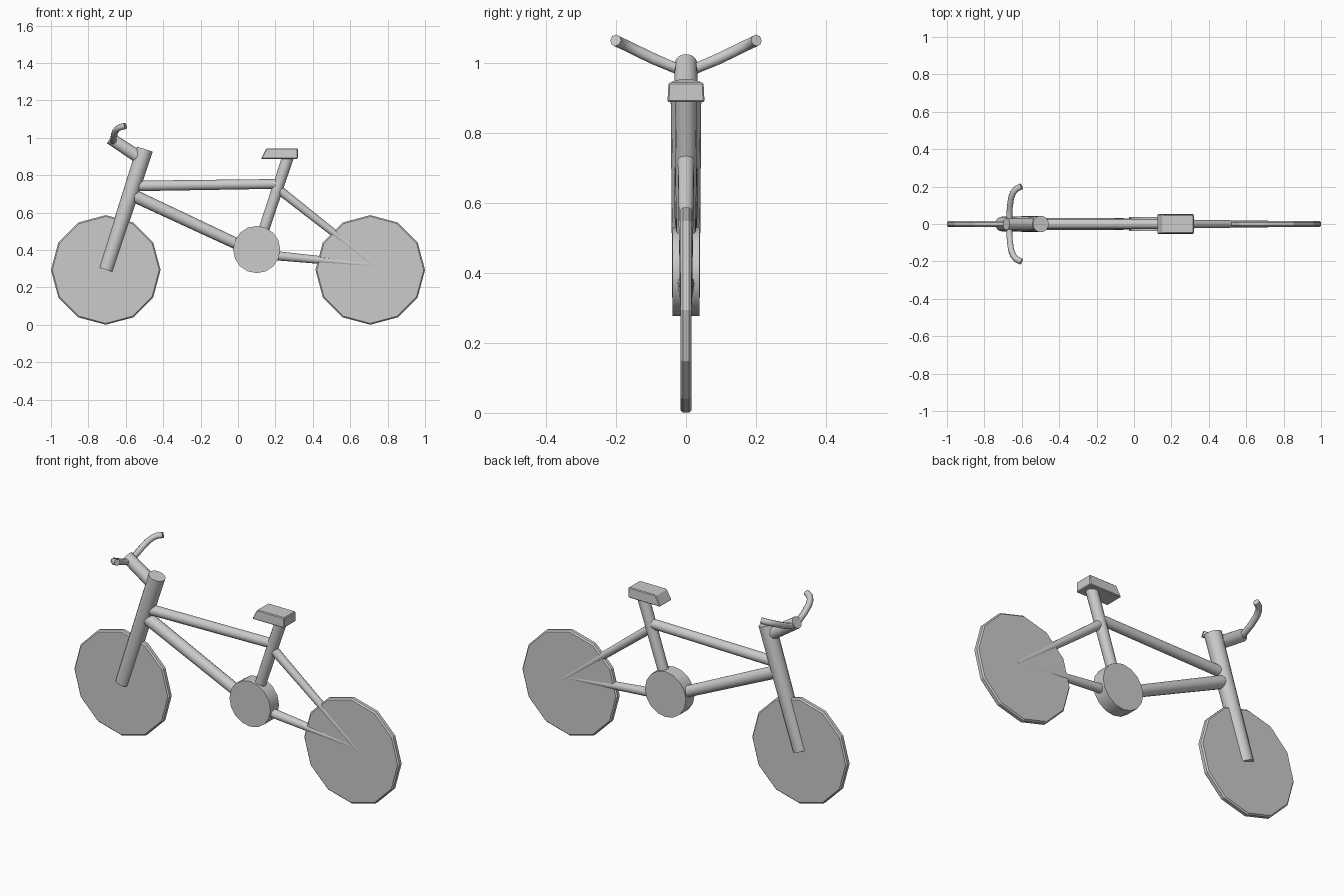
import bpy, bmesh, math
from mathutils import Vector, Matrix

if "Cube" in bpy.data.objects:
    bpy.data.objects.remove(bpy.data.objects["Cube"])


def finish(name, bm, smooth=True):
    me = bpy.data.meshes.new(name)
    bmesh.ops.recalc_face_normals(bm, faces=bm.faces)
    bm.to_mesh(me)
    bm.free()
    ob = bpy.data.objects.new(name, me)
    bpy.context.collection.objects.link(ob)
    if smooth:
        bpy.ops.object.select_all(action='DESELECT')
        ob.select_set(True)
        bpy.context.view_layer.objects.active = ob
        bpy.ops.object.shade_smooth_by_angle(angle=math.radians(40))
    return ob


def tube(name, a, b, r1, r2, sides=16):
    """Tapered tube between two (x, z) points in the centre plane."""
    a, b = Vector((a[0], 0, a[1])), Vector((b[0], 0, b[1]))
    d = b - a
    rot = d.to_track_quat('Z', 'Y').to_matrix().to_4x4()
    bm = bmesh.new()
    bmesh.ops.create_cone(bm, cap_ends=True, segments=sides, radius1=r1, radius2=r2,
                          depth=d.length, matrix=Matrix.Translation((a + b) / 2) @ rot)
    return finish(name, bm)


def disc(name, x, z, r, half, sides, bevel=0, smooth=False):
    bm = bmesh.new()
    bmesh.ops.create_cone(bm, cap_ends=True, segments=sides, radius1=r, radius2=r, depth=2 * half,
                          matrix=Matrix.Translation((x, 0, z)) @ Matrix.Rotation(math.pi / 2, 4, 'X'))
    if bevel:
        rim = [e for e in bm.edges if abs(e.verts[0].co.y - e.verts[1].co.y) < 1e-4]
        bmesh.ops.bevel(bm, geom=rim, offset=bevel, segments=1, affect='EDGES')
    return finish(name, bm, smooth)


# Wheels
for name, x in (("front_wheel", -0.707), ("rear_wheel", 0.707)):
    disc(name, x, 0.294, 0.293, 0.016, 12, bevel=0.007)

# Crank housing
disc("crank_housing", 0.1, 0.403, 0.126, 0.038, 16, smooth=True)

# Frame tubes
tube("fork", (-0.706, 0.295), (-0.498, 0.94), 0.039, 0.044)
tube("top_tube", (-0.55, 0.743), (0.22, 0.754), 0.028, 0.026)
tube("down_tube", (-0.56, 0.692), (0.06, 0.402), 0.034, 0.030)
tube("seat_tube", (0.105, 0.41), (0.268, 0.9), 0.028, 0.031)
tube("seat_stay", (0.21, 0.73), (0.745, 0.308), 0.024, 0.017)
tube("chain_stay", (0.12, 0.378), (0.74, 0.318), 0.026, 0.016)
tube("stem", (-0.52, 0.89), (-0.683, 0.998), 0.034, 0.032)

# Seat: block with a sloping nose and slightly narrower top
bm = bmesh.new()
rings = []
for z, x0, x1, y in ((0.888, 0.123, 0.32, 0.053), (0.944, 0.152, 0.32, 0.050)):
    rings.append([bm.verts.new(p) for p in ((x0, -y, z), (x1, -y, z), (x1, y, z), (x0, y, z))])
bm.faces.new(rings[0])
bm.faces.new(rings[1])
for i in range(4):
    j = (i + 1) % 4
    bm.faces.new((rings[0][i], rings[0][j], rings[1][j], rings[1][i]))
bmesh.ops.recalc_face_normals(bm, faces=bm.faces)
bmesh.ops.bevel(bm, geom=bm.edges[:], offset=0.004, segments=1, affect='EDGES')
finish("seat", bm, smooth=False)

# Handlebar: mirrored path swept with a round section
half = [(-0.664, 0.09, 1.01), (-0.657, 0.14, 1.034), (-0.646, 0.168, 1.048),
        (-0.630, 0.188, 1.057), (-0.602, 0.201, 1.064)]
path = [(x, -y, z) for x, y, z in reversed(half)] + [(-0.668, 0, 0.972)] + half
cu = bpy.data.curves.new("handlebar", 'CURVE')
cu.dimensions = '3D'
cu.bevel_depth = 0.017
cu.bevel_resolution = 2
cu.use_fill_caps = True
sp = cu.splines.new('POLY')
sp.points.add(len(path) - 1)
for p, co in zip(sp.points, path):
    p.co = (*co, 1)
sp.use_smooth = True
bpy.context.collection.objects.link(bpy.data.objects.new("handlebar", cu))
